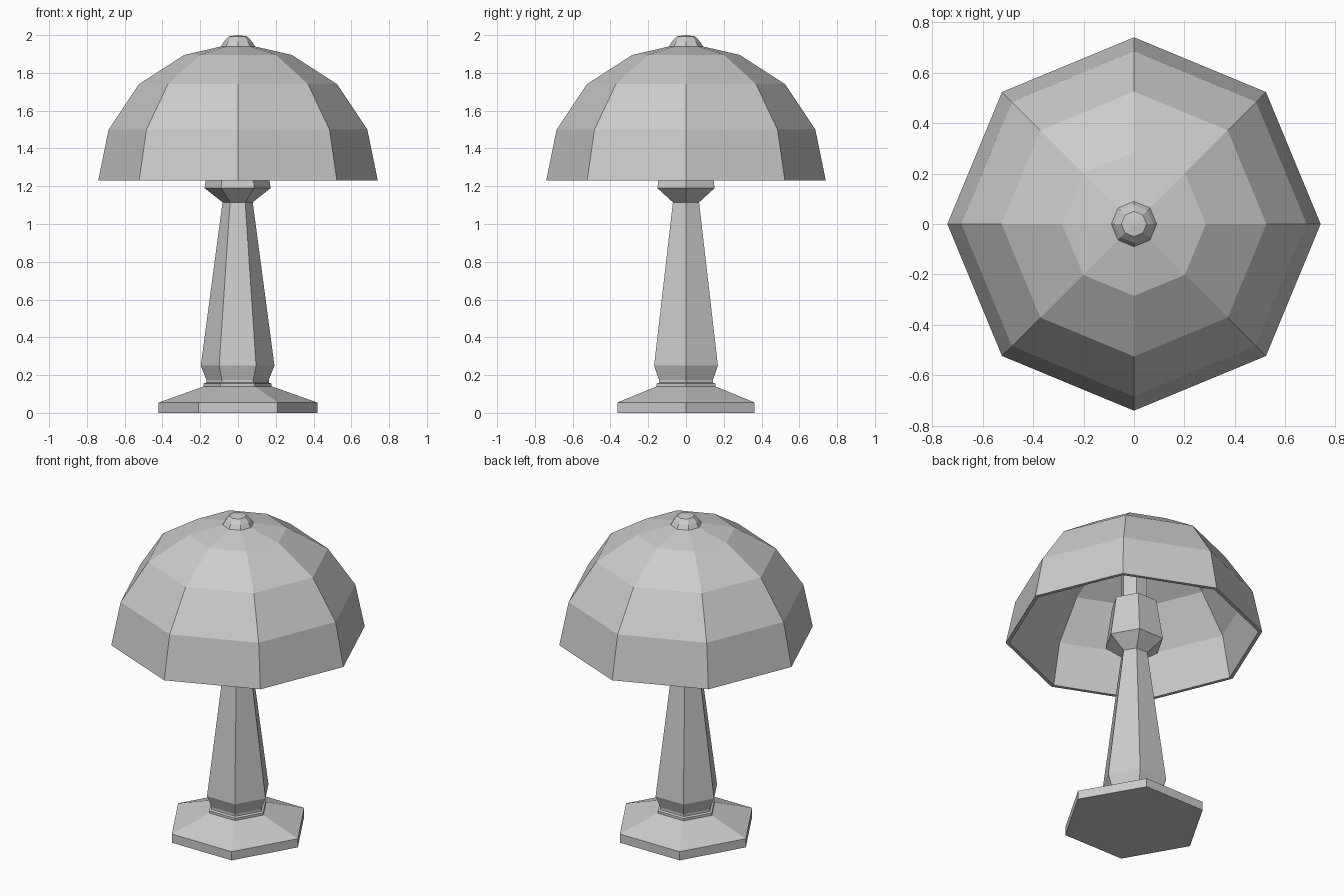
import bpy, bmesh, math

if "Cube" in bpy.data.objects:
    bpy.data.objects.remove(bpy.data.objects["Cube"])


def lathe(name, profile, sides, cx=0.0):
    """Flat-faced turned solid; a radius of 0 closes to a single point."""
    bm = bmesh.new()
    rings = []
    for r, z in profile:
        count = sides if r > 0 else 1
        rings.append([bm.verts.new((cx + r * math.cos(2 * math.pi * i / sides),
                                    r * math.sin(2 * math.pi * i / sides), z))
                      for i in range(count)])
    for a, b in zip(rings, rings[1:]):
        for i in range(sides):
            j = (i + 1) % sides
            quad = [a[i % len(a)], a[j % len(a)], b[j % len(b)], b[i % len(b)]]
            bm.faces.new(list(dict.fromkeys(quad)))
    bmesh.ops.remove_doubles(bm, verts=bm.verts, dist=0.0005)
    bmesh.ops.recalc_face_normals(bm, faces=bm.faces)
    mesh = bpy.data.meshes.new(name)
    bm.to_mesh(mesh)
    bm.free()
    obj = bpy.data.objects.new(name, mesh)
    bpy.context.collection.objects.link(obj)
    return obj


# Hexagonal foot with sloping top
lathe("base", [(0, 0), (0.42, 0), (0.42, 0.055), (0.18, 0.14), (0, 0.14)], 6)

# Hexagonal stem: collar, taper, flared cup and socket
lathe("stem", [(0, 0.13), (0.18, 0.13), (0.18, 0.155), (0.165, 0.16),
               (0.165, 0.175), (0.195, 0.25), (0.08, 1.115), (0.175, 1.19),
               (0.135, 1.45), (0, 1.45)], 6, -0.002)

# Rod joining the socket to the shade
lathe("shade_rod", [(0, 1.44), (0.08, 1.44), (0.08, 1.93), (0, 1.93)], 6)

# Eight-sided domed shade with a thin wall: inner skin from crown to rim, then outer skin
inner = [(0, 1.92), (0.28, 1.873), (0.512, 1.722), (0.665, 1.49), (0.718, 1.23)]
outer = [(0.74, 1.23), (0.685, 1.5), (0.525, 1.74), (0.285, 1.895), (0.08, 1.942), (0, 1.942)]
lathe("shade", inner + outer, 8)

# Finial cap
lathe("finial", [(0, 1.935), (0.09, 1.94), (0.075, 1.965), (0.05, 1.993), (0, 2.0)], 8)
